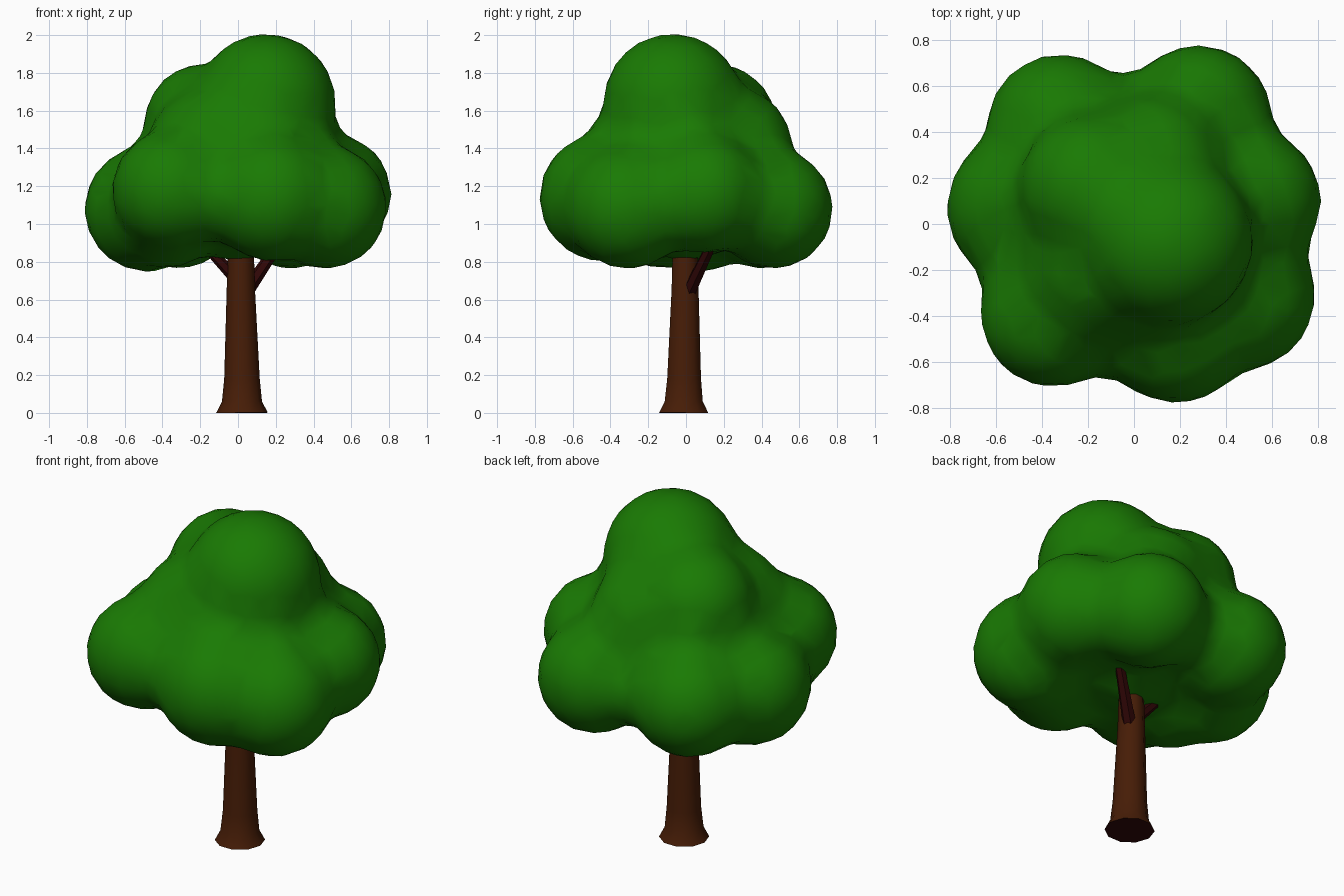
import bpy, bmesh, math
from mathutils import Vector, Matrix

if "Cube" in bpy.data.objects:
    bpy.data.objects.remove(bpy.data.objects["Cube"])


def material(name, rgb):
    m = bpy.data.materials.new(name)
    m.diffuse_color = (*rgb, 1)
    m.use_nodes = True
    m.node_tree.nodes["Principled BSDF"].inputs["Base Color"].default_value = m.diffuse_color
    return m


leaf = material("leaf green", (0.010, 0.195, 0.001))
bark = material("bark brown", (0.062, 0.012, 0.002))
twig = material("dark branch", (0.030, 0.002, 0.002))


def add_object(name, bm, mat):
    me = bpy.data.meshes.new(name)
    bmesh.ops.recalc_face_normals(bm, faces=bm.faces)
    bm.to_mesh(me)
    bm.free()
    ob = bpy.data.objects.new(name, me)
    bpy.context.collection.objects.link(ob)
    me.materials.append(mat)
    bpy.ops.object.select_all(action='DESELECT')
    ob.select_set(True)
    bpy.context.view_layer.objects.active = ob
    return ob


def tube(name, rings, sides, mat, angle):
    """Skin a tube through (centre, radius) rings."""
    bm = bmesh.new()
    axis = (Vector(rings[-1][0]) - Vector(rings[0][0])).normalized()
    rot = Vector((0, 0, 1)).rotation_difference(axis)
    loops = []
    for c, r in rings:
        loops.append([bm.verts.new(Vector(c) + rot @ Vector(
            (r * math.cos(math.tau * i / sides), r * math.sin(math.tau * i / sides), 0)))
            for i in range(sides)])
    for a, b in zip(loops, loops[1:]):
        for i in range(sides):
            j = (i + 1) % sides
            bm.faces.new((a[i], a[j], b[j], b[i]))
    bm.faces.new(loops[0][::-1])
    bm.faces.new(loops[-1])
    ob = add_object(name, bm, mat)
    bpy.ops.object.shade_smooth_by_angle(angle=math.radians(angle))
    return ob


# Trunk with flared foot and dark cut ends
trunk = tube("trunk", [((0.021, -0.012, 0), 0.137), ((0.021, -0.012, 0.06), 0.106),
                       ((0.021, -0.01, 0.18), 0.094), ((0.015, -0.005, 0.65), 0.075),
                       ((0.015, -0.005, 0.93), 0.067)], 10, bark, 40)
trunk.data.materials.append(twig)
for face in trunk.data.polygons:
    if abs(face.normal.z) > 0.9:
        face.material_index = 1

# Branches reaching into the crown
tube("right_branch", [((0.05, 0.02, 0.65), 0.038), ((0.22, 0.14, 0.90), 0.027)], 6, twig, 30)
tube("left_branch", [((-0.01, 0.01, 0.71), 0.034), ((-0.17, 0.01, 0.88), 0.024)], 6, twig, 30)

# Crown: overlapping leaf clumps (x, y, z, radius)
clumps = [
    (0.15, -0.07, 1.64, 0.365),    # top
    (-0.18, 0.16, 1.53, 0.315),    # back left shoulder
    (0.07, 0.23, 1.40, 0.33),      # back right shoulder
    (-0.32, 0.42, 1.08, 0.315),    # back left
    (0.28, 0.46, 1.08, 0.315),     # back right
    (0.50, 0.10, 1.16, 0.31),      # right
    (0.46, -0.31, 1.09, 0.325),    # front right
    (0.18, -0.44, 1.14, 0.335),    # front
    (-0.35, -0.39, 1.18, 0.315),   # front left
    (-0.48, 0.07, 1.08, 0.33),     # left
    (-0.38, -0.14, 1.07, 0.30),    # lower left fill
    (-0.12, -0.15, 1.36, 0.37),    # upper front fill
    (0.08, -0.22, 1.33, 0.33),     # front fill
    (0.0, 0.0, 1.19, 0.38),        # core
]
swell = 0.12   # grow, fuse and shrink back, which fillets the creases
bm = bmesh.new()
for x, y, z, r in clumps:
    bmesh.ops.create_icosphere(bm, subdivisions=4, radius=r + swell,
                               matrix=Matrix.Translation((x, y, z)))
crown = add_object("leaf_crown", bm, leaf)


def modifier(name, kind, **settings):
    mod = crown.modifiers.new(name, kind)
    for key, value in settings.items():
        setattr(mod, key, value)


modifier("fuse", 'REMESH', mode='VOXEL', voxel_size=0.025)
modifier("even", 'SMOOTH', factor=0.5, iterations=6)
modifier("shrink", 'DISPLACE', strength=0.005 - swell, mid_level=0)
modifier("rebuild", 'REMESH', mode='VOXEL', voxel_size=0.03)
modifier("soften", 'SMOOTH', factor=0.5, iterations=12)
modifier("reduce", 'DECIMATE', ratio=0.08)
bpy.ops.object.convert(target='MESH')
crown = bpy.context.object
crown.data.materials.clear()
crown.data.materials.append(leaf)
bpy.ops.object.shade_smooth()
